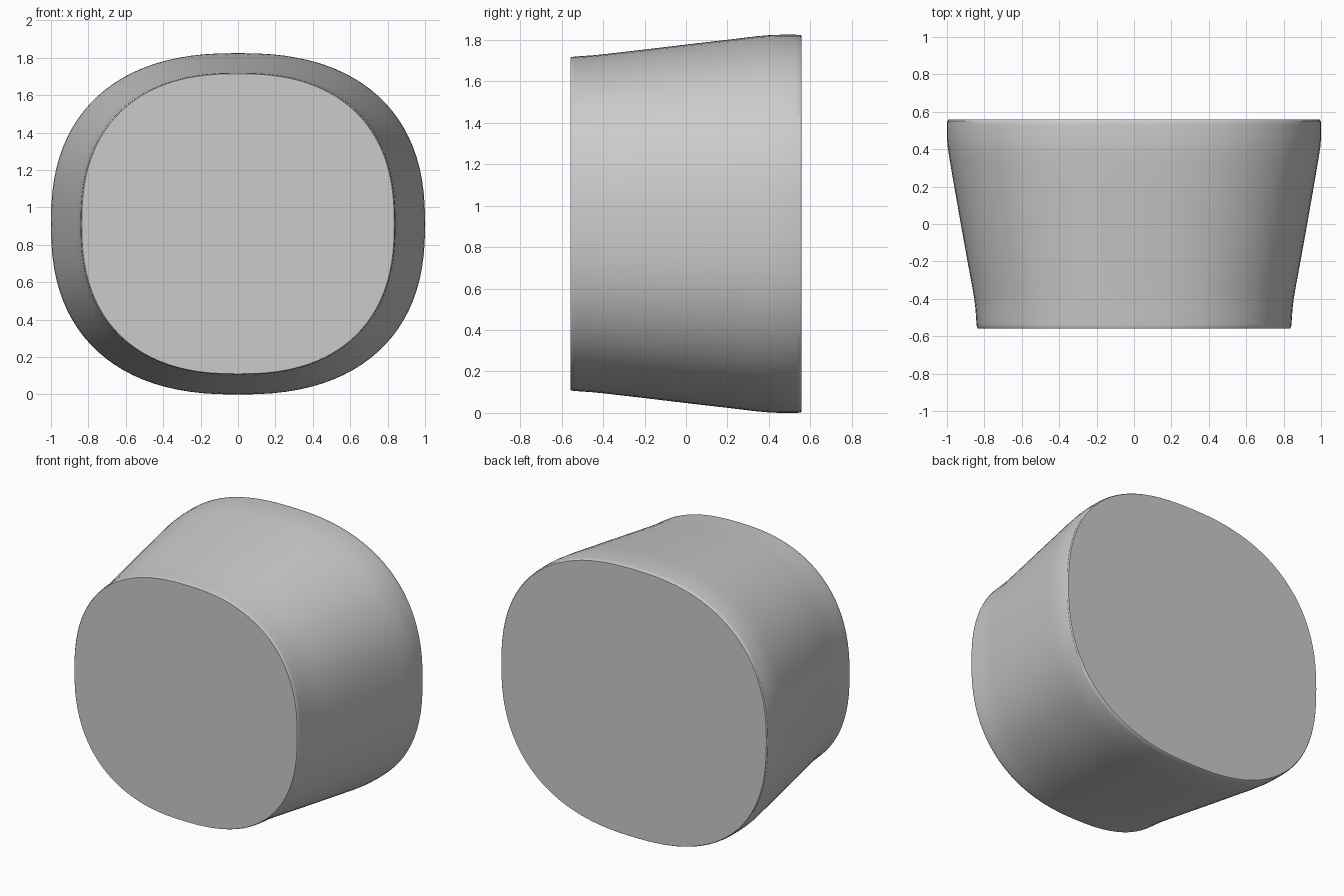
import bpy, bmesh
from math import cos, sin, pi

if "Cube" in bpy.data.objects:
    bpy.data.objects.remove(bpy.data.objects["Cube"])

SEGMENTS = 96
EXPONENT = 2.4   # rounded-square cross-section
CENTRE_Z = 0.9125

# Stations along the depth: y, half width, half height
STATIONS = [
    (-0.558, 0.835, 0.802), (-0.552, 0.840, 0.805), (-0.535, 0.842, 0.807),
    (-0.45, 0.848, 0.813), (-0.40, 0.854, 0.818), (-0.33, 0.866, 0.826),
    (-0.2, 0.890, 0.841), (0.0, 0.926, 0.865), (0.2, 0.961, 0.888),
    (0.34, 0.985, 0.905), (0.41, 0.996, 0.911), (0.46, 1.0, 0.9125),
    (0.53, 1.0, 0.9125), (0.552, 0.998, 0.911), (0.558, 0.993, 0.907),
]


def spow(v):
    return (1 if v >= 0 else -1) * abs(v) ** (2 / EXPONENT)


# Tapered body lofted through the stations, closed with flat caps
bm = bmesh.new()
rings = []
for y, w, h in STATIONS:
    rings.append([bm.verts.new((w * spow(cos(a)), y, CENTRE_Z + h * spow(sin(a))))
                  for a in (2 * pi * i / SEGMENTS for i in range(SEGMENTS))])
for r0, r1 in zip(rings, rings[1:]):
    for i in range(SEGMENTS):
        j = (i + 1) % SEGMENTS
        bm.faces.new((r0[i], r0[j], r1[j], r1[i]))
bm.faces.new(rings[0])
bm.faces.new(rings[-1])
bmesh.ops.recalc_face_normals(bm, faces=bm.faces)

mesh = bpy.data.meshes.new("tapered_body")
bm.to_mesh(mesh)
bm.free()
body = bpy.data.objects.new("tapered_body", mesh)
bpy.context.collection.objects.link(body)
bpy.context.view_layer.objects.active = body
body.select_set(True)
bpy.ops.object.shade_smooth_by_angle(angle=0.6)
